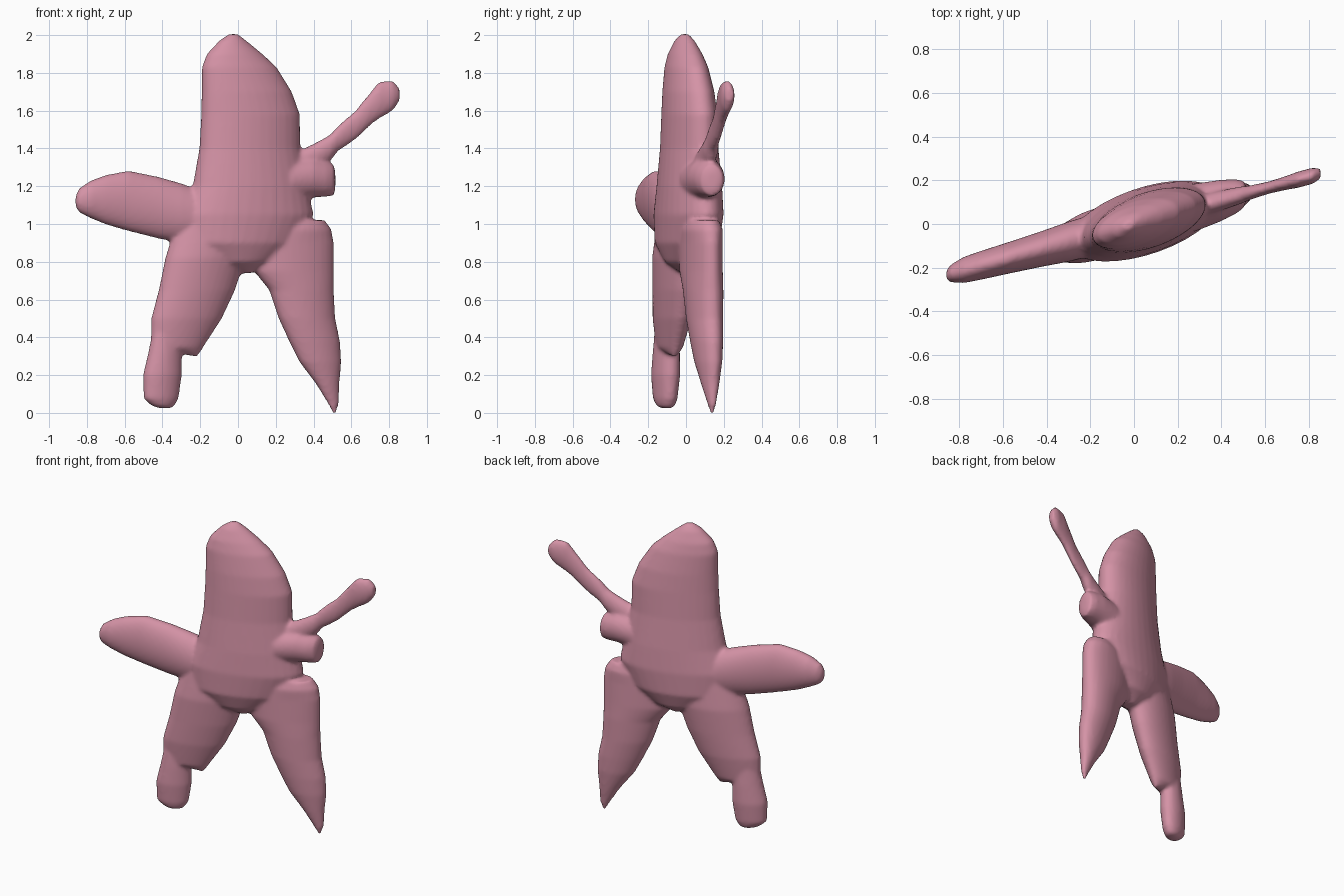
import bpy, bmesh, math

SLOPE = 0.27   # the flat figure is turned a little about z
SIDES = 32

pink = bpy.data.materials.new("dusty pink")
pink.diffuse_color = (0.66, 0.29, 0.38, 1)

bm = bmesh.new()


def loft(slices, along):
    """Closed loft of elliptical slices (position, low edge, high edge, half thickness)."""
    rings = []
    for pos, lo, hi, h in slices:
        ring = []
        for i in range(SIDES):
            a = 2 * math.pi * i / SIDES
            w = (lo + hi) / 2 + (hi - lo) / 2 * math.cos(a)
            x, z = (w, pos) if along == "z" else (pos, w)
            ring.append(bm.verts.new((x, SLOPE * x + h * math.sin(a), z)))
        rings.append(ring)
    for r, s in zip(rings, rings[1:]):
        for i in range(SIDES):
            j = (i + 1) % SIDES
            bm.faces.new((r[i], r[j], s[j], s[i]))
    bm.faces.new(rings[0][::-1])
    bm.faces.new(rings[-1])


# head and trunk
loft([(0.74, 0.02, 0.07, 0.04), (0.80, -0.15, 0.20, 0.11), (0.90, -0.29, 0.33, 0.15),
      (1.05, -0.30, 0.40, 0.16), (1.20, -0.24, 0.37, 0.153), (1.40, -0.205, 0.33, 0.137),
      (1.58, -0.195, 0.328, 0.131), (1.70, -0.192, 0.285, 0.122), (1.83, -0.192, 0.205, 0.103),
      (1.90, -0.165, 0.13, 0.083), (1.97, -0.10, 0.045, 0.05), (2.005, -0.05, 0.0, 0.02)], "z")
# left foot
loft([(0.025, -0.42, -0.35, 0.03), (0.04, -0.46, -0.335, 0.047), (0.075, -0.50, -0.315, 0.06),
      (0.20, -0.503, -0.297, 0.072), (0.32, -0.475, -0.297, 0.068), (0.45, -0.45, -0.30, 0.06)], "z")
# left thigh
loft([(0.30, -0.24, -0.212, 0.012), (0.345, -0.463, -0.185, 0.06), (0.50, -0.46, -0.085, 0.09),
      (0.65, -0.42, -0.015, 0.105), (0.82, -0.385, 0.04, 0.12), (1.00, -0.33, 0.10, 0.11)], "z")
# right leg
loft([(0.0, 0.50, 0.52, 0.01), (0.05, 0.475, 0.535, 0.022), (0.15, 0.415, 0.537, 0.045),
      (0.27, 0.325, 0.547, 0.068), (0.38, 0.27, 0.54, 0.08), (0.50, 0.215, 0.515, 0.09),
      (0.65, 0.165, 0.507, 0.097), (0.75, 0.085, 0.507, 0.10), (0.90, 0.06, 0.507, 0.10),
      (0.97, 0.12, 0.495, 0.10), (1.02, 0.18, 0.46, 0.08)], "z")
# left arm
loft([(-0.86, 1.09, 1.15, 0.02), (-0.84, 1.06, 1.19, 0.04), (-0.78, 1.03, 1.23, 0.06),
      (-0.70, 0.997, 1.26, 0.066), (-0.58, 0.962, 1.283, 0.072), (-0.42, 0.922, 1.25, 0.082),
      (-0.30, 0.90, 1.215, 0.092), (-0.20, 0.89, 1.18, 0.095), (-0.10, 0.90, 1.10, 0.08)], "x")
# thin raised right arm
loft([(0.25, 1.20, 1.34, 0.05), (0.33, 1.24, 1.39, 0.05), (0.42, 1.28, 1.435, 0.045),
      (0.49, 1.335, 1.475, 0.04), (0.53, 1.385, 1.52, 0.033), (0.62, 1.445, 1.60, 0.028),
      (0.71, 1.53, 1.71, 0.033), (0.745, 1.555, 1.753, 0.037), (0.82, 1.60, 1.76, 0.037),
      (0.855, 1.65, 1.72, 0.022)], "x")
# stub under the raised arm
loft([(0.28, 1.12, 1.34, 0.11), (0.40, 1.14, 1.35, 0.095), (0.47, 1.145, 1.33, 0.078),
      (0.505, 1.15, 1.315, 0.06), (0.515, 1.18, 1.28, 0.03)], "x")

bmesh.ops.recalc_face_normals(bm, faces=bm.faces[:])
mesh = bpy.data.meshes.new("star_figure")
bm.to_mesh(mesh)
bm.free()
mesh.materials.append(pink)
body = bpy.data.objects.new("star_figure", mesh)
bpy.context.collection.objects.link(body)

# fuse all limbs into one soft skin
remesh = body.modifiers.new("fuse", "REMESH")
remesh.mode = "VOXEL"
remesh.voxel_size = 0.012
remesh.use_smooth_shade = True
smooth = body.modifiers.new("soften", "SMOOTH")
smooth.factor = 0.5
smooth.iterations = 5
